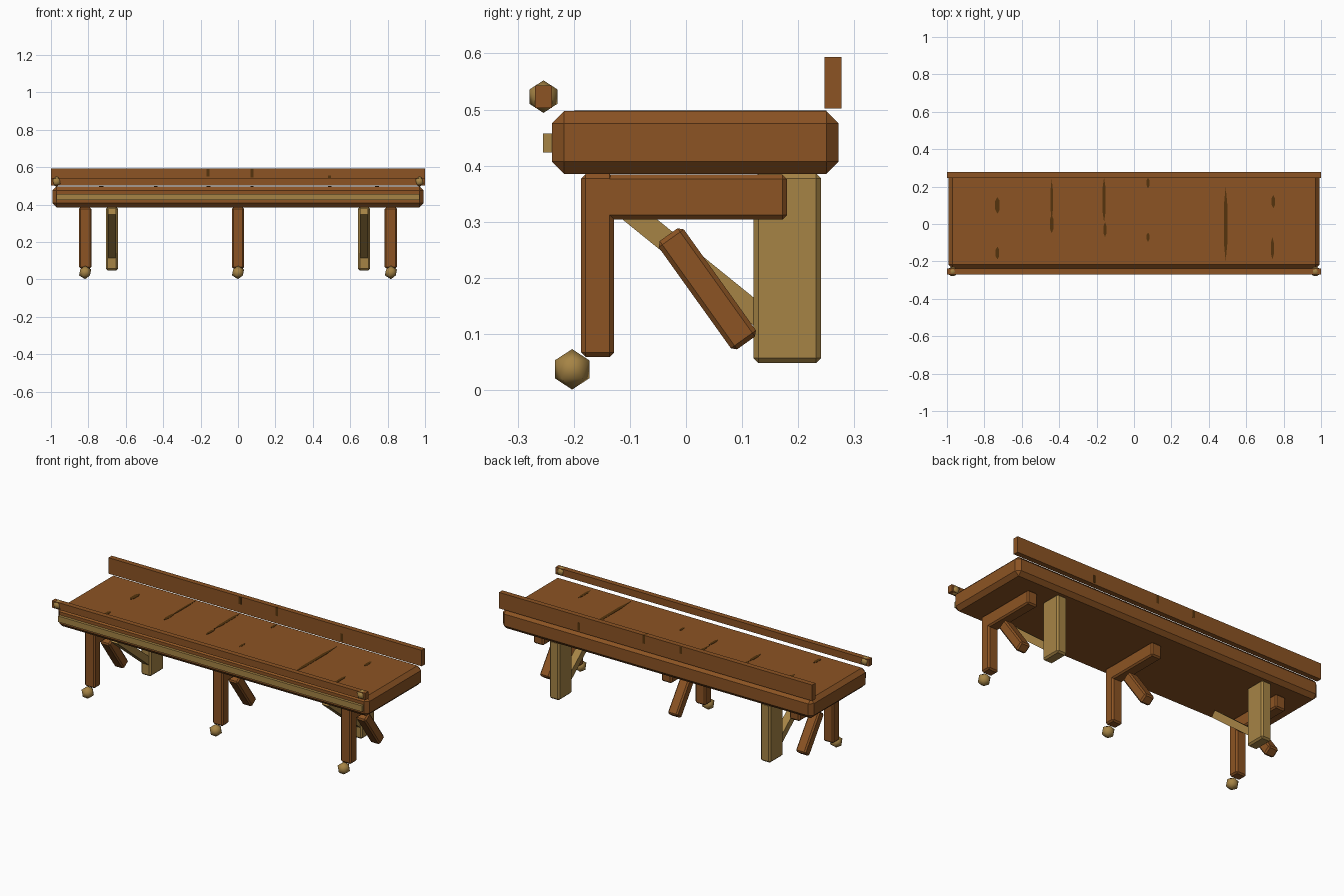
import bpy, bmesh, math
from mathutils import Vector, Matrix

if "Cube" in bpy.data.objects:
    bpy.data.objects.remove(bpy.data.objects["Cube"])


def material(name, rgb):
    m = bpy.data.materials.new(name)
    m.diffuse_color = (*rgb, 1)
    m.use_nodes = True
    m.node_tree.nodes["Principled BSDF"].inputs["Base Color"].default_value = m.diffuse_color
    return m


BROWN = material("brown_wood", (0.262, 0.088, 0.017))
TAN = material("tan_wood", (0.381, 0.231, 0.060))
DARK = material("dark_grain", (0.091, 0.034, 0.004))


def finish(name, bm, mat):
    me = bpy.data.meshes.new(name)
    bm.normal_update()
    bm.to_mesh(me)
    bm.free()
    me.materials.append(mat)
    ob = bpy.data.objects.new(name, me)
    bpy.context.collection.objects.link(ob)
    return ob


def box(name, x, y, z, mat, bevel=0.0, tilt=0.0):
    """Chamfered box from (min, max) ranges, tilted about x through its centre."""
    lo, hi = Vector((x[0], y[0], z[0])), Vector((x[1], y[1], z[1]))
    bm = bmesh.new()
    bmesh.ops.create_cube(bm, size=1, matrix=Matrix.Diagonal((*(hi - lo), 1)))
    if bevel:
        bmesh.ops.bevel(bm, geom=bm.edges[:], offset=bevel, segments=1,
                        affect='EDGES', profile=0.5)
    bm.transform(Matrix.Translation((lo + hi) / 2) @ Matrix.Rotation(tilt, 4, 'X'))
    return finish(name, bm, mat)


def strut(name, x, width, start, end, depth, mat, bevel):
    """Beam between two (y, z) points."""
    dy, dz = end[0] - start[0], end[1] - start[1]
    cy, cz = (start[0] + end[0]) / 2, (start[1] + end[1]) / 2
    h = math.hypot(dy, dz) / 2
    return box(name, (x - width / 2, x + width / 2), (cy - h, cy + h),
               (cz - depth / 2, cz + depth / 2), mat, bevel, math.atan2(dz, dy))


def ball(name, loc, radius, mat):
    bm = bmesh.new()
    bmesh.ops.create_icosphere(bm, subdivisions=1, radius=radius,
                               matrix=Matrix.Translation(loc))
    for f in bm.faces:
        f.smooth = True
    return finish(name, bm, mat)


# Table top, trim and rails
box("table_slab", (-0.993, 0.993), (-0.239, 0.272), (0.385, 0.497), BROWN, 0.022)
box("front_trim", (-0.97, 0.97), (-0.255, -0.238), (0.423, 0.457), TAN)
box("back_rail", (-1, 1), (0.247, 0.277), (0.502, 0.594), BROWN)
box("front_rail", (-1, 1), (-0.269, -0.239), (0.503, 0.543), BROWN)
for s in (-1, 1):
    ball("rail_knob", (s * 0.97, -0.254, 0.523), 0.029, TAN)

# Front legs with arm, brace and ball foot
for x in (-0.8175, 0, 0.8175):
    wide = (x - 0.033, x + 0.033)
    box("front_leg", wide, (-0.187, -0.128), (0.059, 0.385), BROWN, 0.008)
    box("leg_arm", wide, (-0.187, 0.18), (0.304, 0.384), BROWN, 0.008)
    strut("leg_brace", x, 0.062, (-0.031, 0.277), (0.107, 0.084), 0.055, BROWN, 0.008)
    ball("ball_foot", (x, -0.203, 0.037), 0.036, TAN)

# Back legs with diagonal braces
for s in (-1, 1):
    x = s * 0.674
    box("back_leg", (x - 0.032, x + 0.032), (0.12, 0.241), (0.048, 0.386), TAN, 0.009)
    strut("back_leg_brace", x, 0.044, (-0.155, 0.363), (0.16, 0.108), 0.039, TAN, 0)

# Dark grain slivers on the table top: x, y, half width, half length
for x, y, w, h in ((-0.73, 0.10, 0.014, 0.045), (-0.73, -0.155, 0.011, 0.035),
                   (-0.44, 0.13, 0.007, 0.11), (-0.44, 0.0, 0.011, 0.05),
                   (-0.16, 0.13, 0.010, 0.12), (-0.155, -0.03, 0.009, 0.04),
                   (0.075, 0.22, 0.008, 0.03), (0.075, -0.07, 0.008, 0.025),
                   (0.49, 0.0, 0.011, 0.20), (0.745, 0.12, 0.010, 0.035),
                   (0.74, -0.13, 0.009, 0.06)):
    bm = bmesh.new()
    bmesh.ops.create_cone(bm, cap_ends=True, segments=6, radius1=1, radius2=1, depth=0.002,
                          matrix=Matrix.Translation((x, y, 0.4975))
                          @ Matrix.Diagonal((w, h, 1, 1)))
    finish("top_grain", bm, DARK)

# Dark grain plates on the faces of the back rail
for x, z0, z1 in ((-0.16, 0.55, 0.59), (0.075, 0.545, 0.594), (0.49, 0.51, 0.555)):
    box("rail_grain", (x - 0.008, x + 0.008), (0.2465, 0.2775), (z0, z1), DARK)
